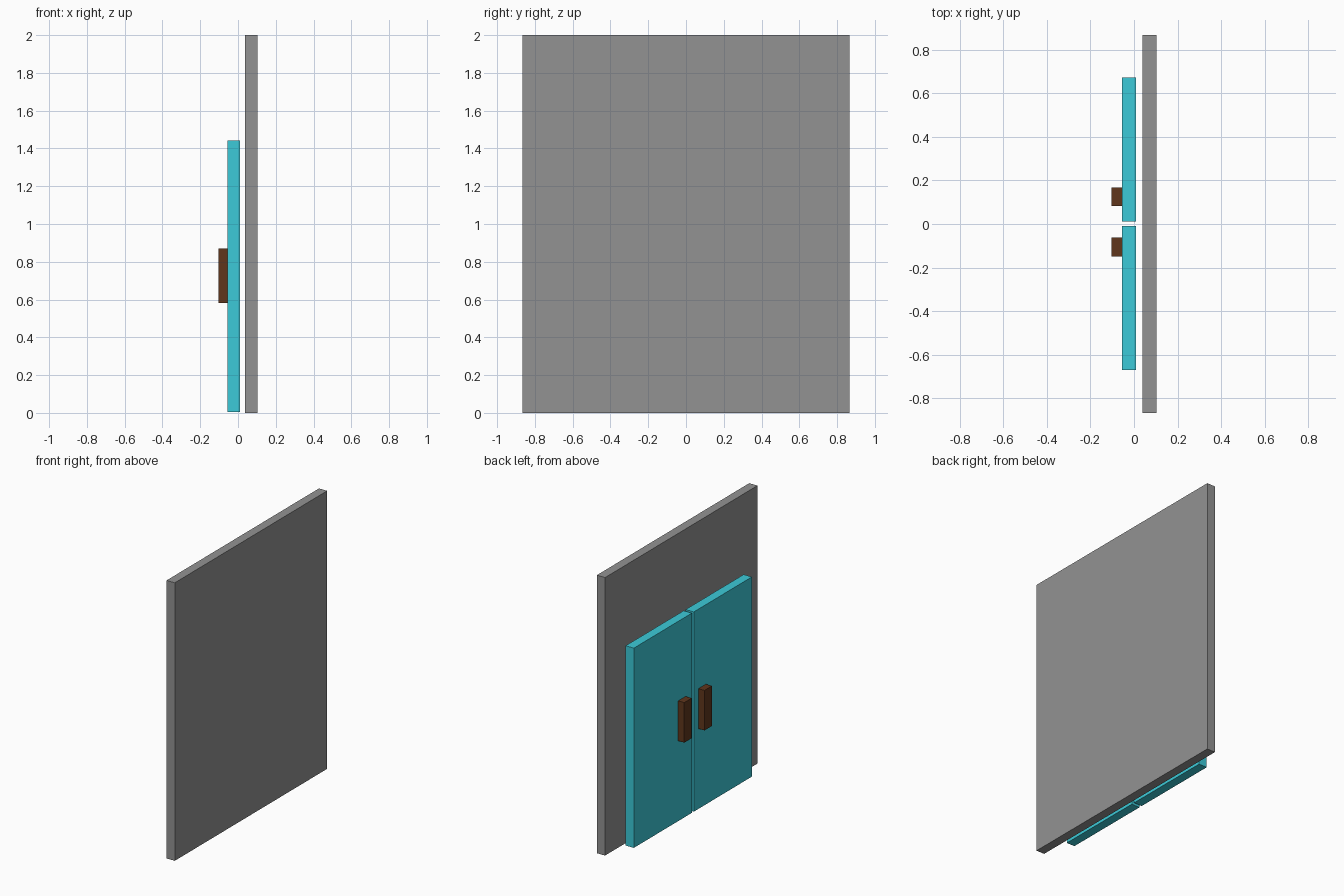
import bpy

if "Cube" in bpy.data.objects:
    bpy.data.objects.remove(bpy.data.objects["Cube"])


def material(name, rgb):
    mat = bpy.data.materials.new(name)
    mat.diffuse_color = (*rgb, 1.0)
    mat.use_nodes = True
    mat.node_tree.nodes["Principled BSDF"].inputs["Base Color"].default_value = mat.diffuse_color
    return mat


def box(name, x, y, z, mat):
    """Box spanning the given (min, max) ranges."""
    spans = (x, y, z)
    bpy.ops.mesh.primitive_cube_add(size=1, location=[(a + b) / 2 for a, b in spans])
    obj = bpy.context.object
    obj.name = name
    obj.scale = [b - a for a, b in spans]
    bpy.ops.object.transform_apply(location=False, rotation=False, scale=True)
    obj.data.materials.append(mat)
    return obj


grey = material("grey_wall", (0.29, 0.29, 0.29))
teal = material("teal_paint", (0.045, 0.59, 0.69))
brown = material("brown_wood", (0.115, 0.037, 0.012))

# Wall panel behind the doors
box("wall_panel", (0.038, 0.103), (-0.866, 0.866), (0.0, 2.0), grey)

# Pair of doors with handles, placed either side of the centre gap
for label, door_y, handle_y in (
    ("left", 0.012, 0.082),
    ("right", -0.670, -0.148),
):
    box(label + "_door", (-0.055, 0.010), (door_y, door_y + 0.66), (0.006, 1.443), teal)
    box(label + "_handle", (-0.103, -0.055), (handle_y, handle_y + 0.085), (0.583, 0.871), brown)
